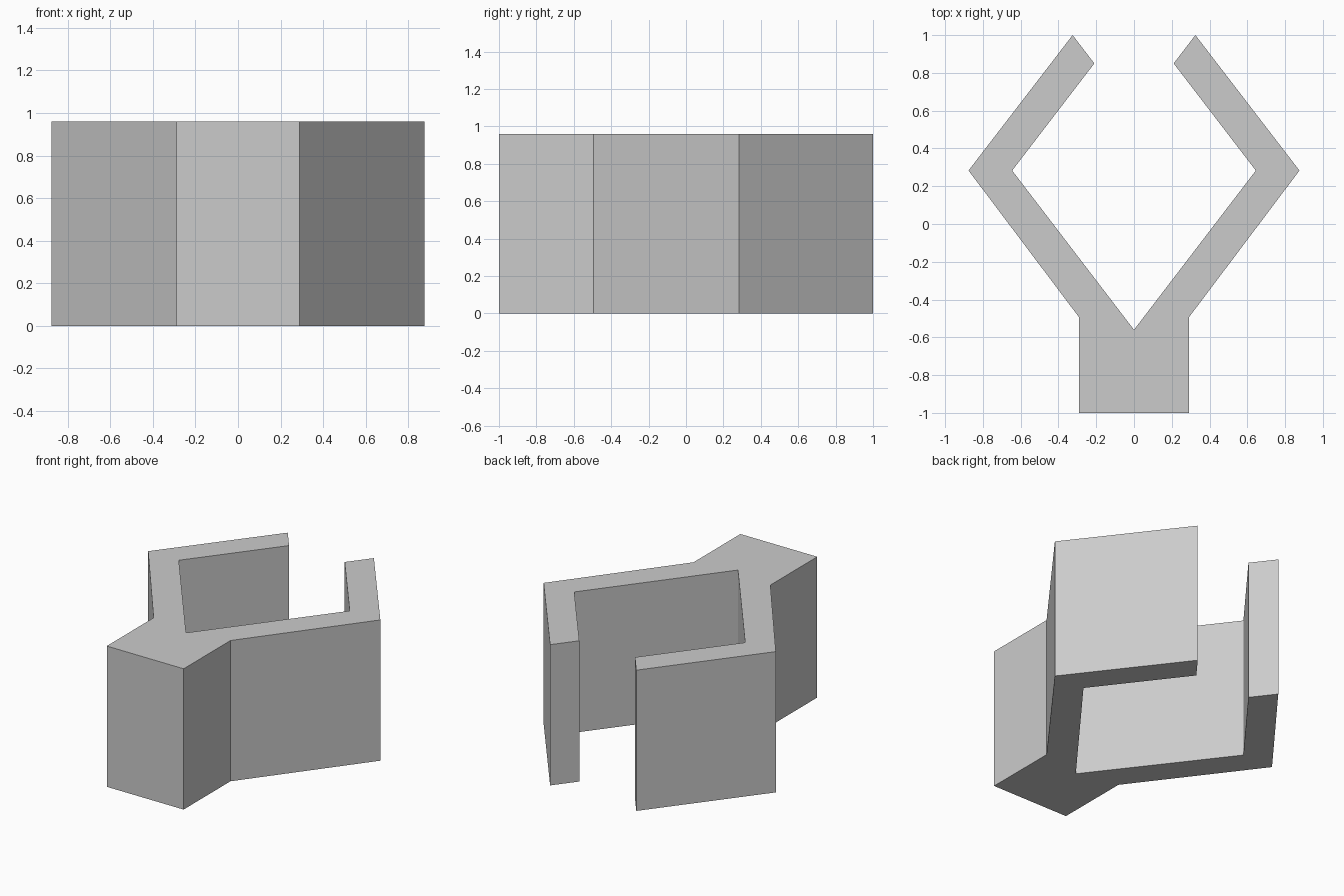
import bpy
import bmesh

cube = bpy.data.objects.get("Cube")
if cube:
    bpy.data.objects.remove(cube, do_unlink=True)

HEIGHT = 0.96

# Plain grey finish
grey = bpy.data.materials.new("light_grey")
grey.use_nodes = True
colour = (0.6, 0.6, 0.6, 1.0)
grey.diffuse_color = colour
grey.node_tree.nodes["Principled BSDF"].inputs["Base Color"].default_value = colour

# Left half of the outline, from the stem round the jaw to the inner notch
half = [(0.29, -1.0), (0.29, -0.495), (0.876, 0.283), (0.325, 1.0),
        (0.21, 0.85), (0.645, 0.283)]
notch = [(0.0, -0.56)]
outline = half + notch + [(-x, y) for x, y in reversed(half)]

# Extruded open-jaw clip
bm = bmesh.new()
base = bm.faces.new([bm.verts.new((x, y, 0.0)) for x, y in outline])
result = bmesh.ops.extrude_face_region(bm, geom=[base], use_keep_orig=True)
top = [v for v in result["geom"] if isinstance(v, bmesh.types.BMVert)]
bmesh.ops.translate(bm, verts=top, vec=(0.0, 0.0, HEIGHT))
bmesh.ops.recalc_face_normals(bm, faces=bm.faces)

mesh = bpy.data.meshes.new("jaw_clip")
bm.to_mesh(mesh)
bm.free()
mesh.materials.append(grey)
clip = bpy.data.objects.new("jaw_clip", mesh)
bpy.context.collection.objects.link(clip)
